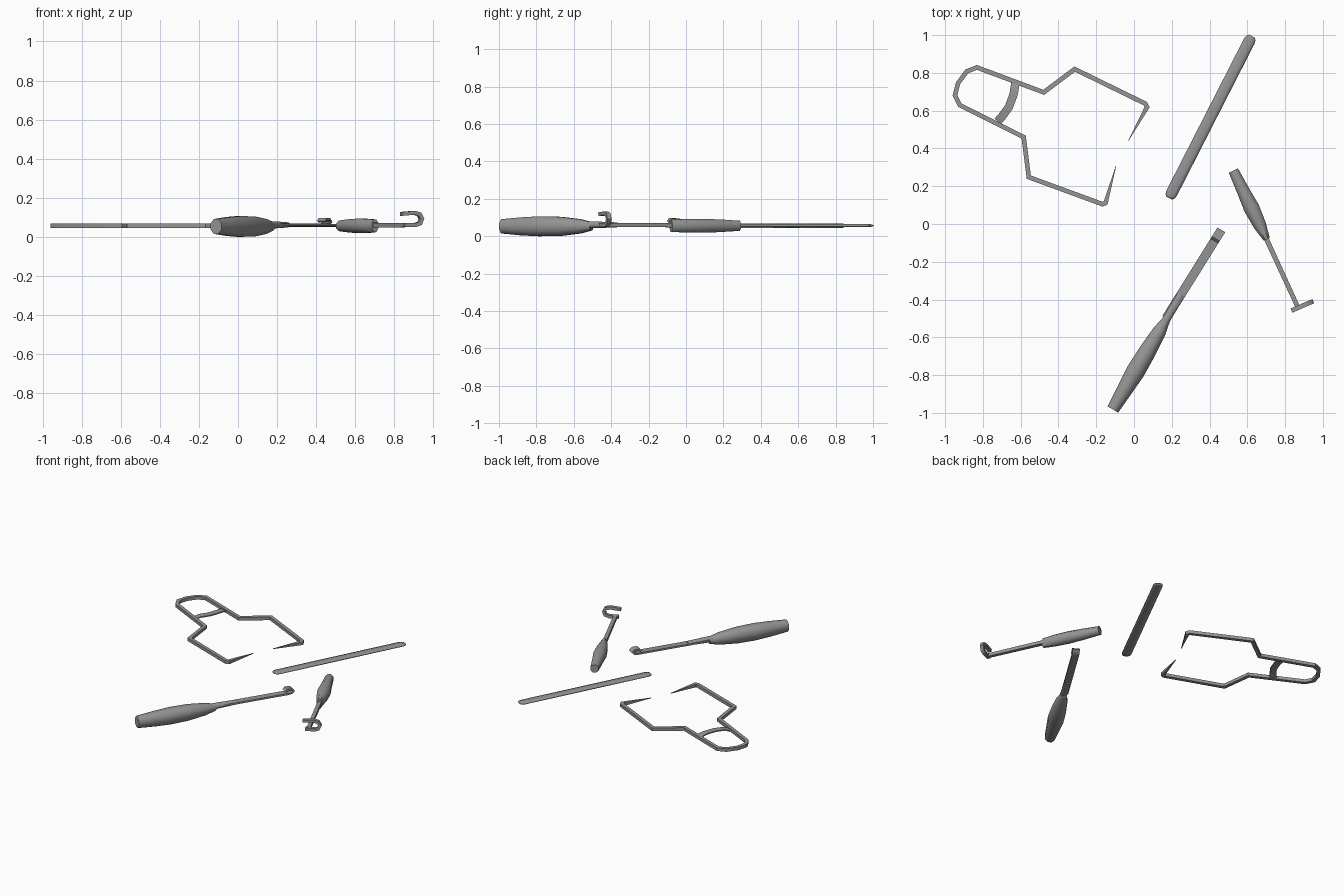
import bpy
import bmesh
import math
from mathutils import Vector

if "Cube" in bpy.data.objects:
    bpy.data.objects.remove(bpy.data.objects["Cube"])

steel = bpy.data.materials.new("grey_steel")
steel.diffuse_color = (0.3, 0.3, 0.3, 1)
steel.use_nodes = True
steel.node_tree.nodes["Principled BSDF"].inputs["Base Color"].default_value = steel.diffuse_color
UP = Vector((0, 0, 1))


def sweep(name, path, sizes, sides=4, across=UP, angle=50):
    """Sweep a section along a path with mitred bends.
    sizes: (half size in the bend plane, half size along 'across') per point."""
    pts = [Vector(p) for p in path]
    if isinstance(sizes, tuple):
        sizes = [sizes] * len(pts)
    if sides == 4:
        section = [(1, 1), (-1, 1), (-1, -1), (1, -1)]
    else:
        turn = [2 * math.pi * (i + .5) / sides for i in range(sides)]
        r = 1 / math.cos(math.pi / sides)
        section = [(math.cos(a) * r, math.sin(a) * r) for a in turn]
    verts, faces = [], []
    n = len(pts)
    for i, p in enumerate(pts):
        d0 = (pts[i] - pts[max(i - 1, 0)]).normalized()
        d1 = (pts[min(i + 1, n - 1)] - pts[i]).normalized()
        t = (d0 + d1).normalized()
        mitre = 1 if i in (0, n - 1) else 1 / max(t.dot(d1), .6)
        side = across.cross(t).normalized()
        a, b = sizes[i]
        verts += [p + side * (u * a * mitre) + across * (v * b) for u, v in section]
    for i in range(n - 1):
        for j in range(sides):
            k = (j + 1) % sides
            faces.append((i * sides + j, i * sides + k,
                          (i + 1) * sides + k, (i + 1) * sides + j))
    faces.append(tuple(reversed(range(sides))))
    faces.append(tuple(range((n - 1) * sides, n * sides)))
    me = bpy.data.meshes.new(name)
    me.from_pydata(verts, [], faces)
    me.materials.append(steel)
    bm = bmesh.new()
    bm.from_mesh(me)
    bmesh.ops.recalc_face_normals(bm, faces=bm.faces)
    bm.to_mesh(me)
    bm.free()
    me.shade_smooth()
    me.set_sharp_from_angle(angle=math.radians(angle))
    ob = bpy.data.objects.new(name, me)
    bpy.context.collection.objects.link(ob)
    return ob


def turned(name, start, end, z, profile, sides=8, angle=50):
    """Straight part with stations (t, half width, half height)."""
    a, b = Vector((*start, z)), Vector((*end, z))
    return sweep(name, [a.lerp(b, t) for t, w, h in profile],
                 [(w, h) for t, w, h in profile], sides, angle=angle)


def strip(name, origin, direction, profile, thick, half_width):
    """Flat strip bent in a vertical plane; profile holds (distance, z)."""
    d = Vector((*direction, 0)).normalized()
    o = Vector((*origin, 0))
    return sweep(name, [o + d * s + UP * z for s, z in profile],
                 (thick, half_width), 4, UP.cross(d))


# Bent wire tongs with pointed tips
wire = [(-.03, .44), (.069, .618), (.060, .637), (-.314, .82), (-.478, .697),
        (-.832, .829), (-.885, .808), (-.932, .745), (-.948, .681), (-.922, .629),
        (-.584, .46), (-.557, .248), (-.167, .105), (-.150, .112), (-.095, .308)]
wire_sizes = [(.001, .002)] + [(.012, .011)] * (len(wire) - 2) + [(.001, .002)]
sweep("tongs_wire", [(x, y, .056) for x, y in wire], wire_sizes, angle=40)

# Curved band bridging the two arms of the tongs
sweep("tongs_band",
      [(-.630, .752, .052), (-.630, .730, .063), (-.638, .685, .064), (-.663, .618, .064),
       (-.700, .567, .063), (-.722, .543, .052)], (.022, .004))

# Flat file with rounded ends and edges
turned("flat_file", (.186, .137), (.624, .995), .057,
       [(0, .018, .004), (.012, .027, .007), (.03, .031, .008),
        (.97, .031, .008), (.988, .027, .007), (1, .018, .004)], angle=80)

# Large knife: handle, neck and blade with curled tip
turned("knife_handle", (-.112, -.982), (.172, -.505), .053,
       [(0, .033, .038), (.22, .042, .048), (.42, .050, .053), (.65, .046, .051),
        (.87, .036, .038), (1, .021, .022)])
turned("knife_neck", (.16, -.525), (.25, -.373), .061,
       [(0, .021, .019), (.4, .021, .017), (1, .021, .013)])
strip("knife_blade", (.17, -.5), (.53, .85),
      [(0, .061), (.505, .061), (.532, .065), (.544, .077), (.532, .089),
       (.500, .091), (.488, .078)], .006, .024)

# Small pick: handle, shaft and hook
turned("pick_handle", (.526, .283), (.702, -.080), .056,
       [(0, .027, .027), (.3, .034, .034), (.55, .042, .037), (.8, .034, .036), (1, .018, .032)])
turned("pick_shaft", (.69, -.055), (.868, -.442), .060,
       [(0, .013, .012), (1, .012, .011)], 4)
strip("pick_hook", (.86, -.447), (.925, .40),
      [(-.012, .060), (.050, .060), (.076, .069), (.086, .092), (.074, .115),
       (.045, .123), (-.028, .117)], .010, .012)
